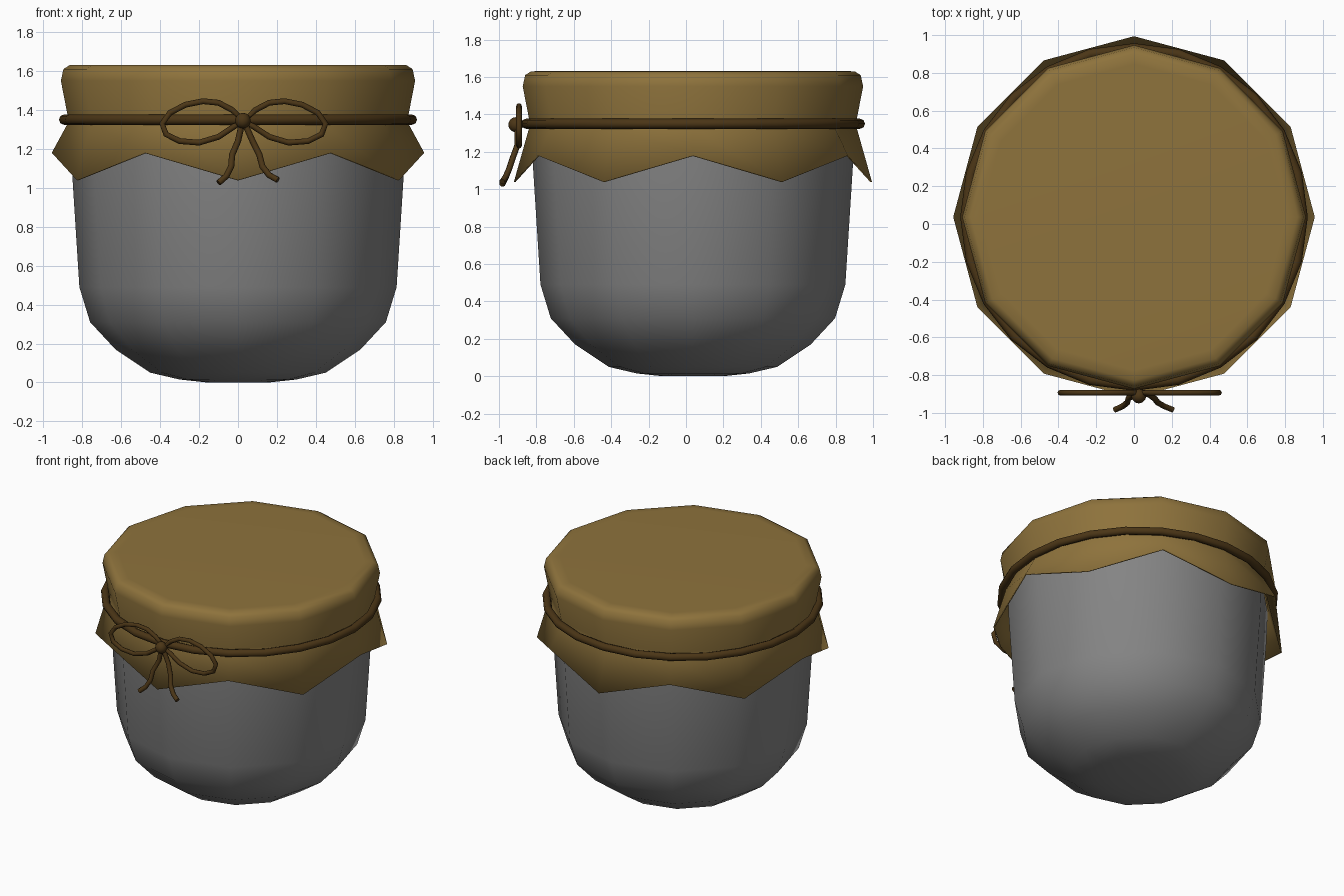
import bpy, bmesh
from math import sin, cos, pi, radians

if "Cube" in bpy.data.objects:
    bpy.data.objects.remove(bpy.data.objects["Cube"])

CY = 0.037      # the jar axis sits slightly behind the origin because of the bow
SIDES = 12


def material(name, color):
    m = bpy.data.materials.new(name)
    m.diffuse_color = (*color, 1)
    m.use_nodes = True
    m.node_tree.nodes["Principled BSDF"].inputs["Base Color"].default_value = m.diffuse_color
    return m


def finish(ob, mat, angle):
    ob.data.materials.append(mat)
    bpy.ops.object.select_all(action='DESELECT')
    ob.select_set(True)
    bpy.context.view_layer.objects.active = ob
    if ob.type == 'CURVE':
        bpy.ops.object.convert(target='MESH')
    bpy.ops.object.shade_smooth_by_angle(angle=radians(angle))
    return bpy.context.object


def lathe(name, profile, mat, hem=None, angle=50):
    """Revolve (r, z) points; hem gives alternating low/high z for the last ring."""
    bm = bmesh.new()
    rings = []
    for k, (r, z) in enumerate(profile):
        ring = []
        for i in range(SIDES):
            a = 2 * pi * i / SIDES - pi / 2
            zz = hem[i % 2] if hem and k == len(profile) - 1 else z
            ring.append(bm.verts.new((r * cos(a), CY + r * sin(a), zz)))
        rings.append(ring)
    for a, b in zip(rings, rings[1:]):
        for i in range(SIDES):
            j = (i + 1) % SIDES
            bm.faces.new((a[i], a[j], b[j], b[i]))
    bm.faces.new(rings[0])
    bmesh.ops.recalc_face_normals(bm, faces=bm.faces)
    # the cap decides the outward direction
    bm.faces.ensure_lookup_table()
    up = profile[0][1] > profile[-1][1]
    if (bm.faces[-1].normal.z > 0) != up:
        bmesh.ops.reverse_faces(bm, faces=bm.faces)
    me = bpy.data.meshes.new(name)
    bm.to_mesh(me)
    bm.free()
    ob = bpy.data.objects.new(name, me)
    bpy.context.collection.objects.link(ob)
    return finish(ob, mat, angle)


def cord(name, points, radius, cyclic=False):
    cu = bpy.data.curves.new(name, 'CURVE')
    cu.dimensions = '3D'
    cu.bevel_depth = radius
    cu.bevel_resolution = 2
    cu.use_fill_caps = True
    sp = cu.splines.new('POLY')
    sp.points.add(len(points) - 1)
    for p, co in zip(sp.points, points):
        p.co = (*co, 1)
    sp.use_cyclic_u = cyclic
    ob = bpy.data.objects.new(name, cu)
    bpy.context.collection.objects.link(ob)
    return finish(ob, cord_mat, 75)


jar_mat = material("jar_grey", (0.23, 0.23, 0.23))
cloth_mat = material("cloth", (0.27, 0.17, 0.045))
cord_mat = material("cord", (0.07, 0.036, 0.008))

# jar body
lathe("jar", [(0.16, 0), (0.30, 0.015), (0.45, 0.05), (0.63, 0.17), (0.76, 0.31),
              (0.815, 0.49), (0.855, 1.12), (0.862, 1.33)], jar_mat)

# cloth cover with rounded rim and zigzag hem
cover = lathe("cloth_cover", [(0.81, 1.632), (0.865, 1.63), (0.897, 1.61), (0.91, 1.55),
                              (0.875, 1.37), (0.875, 1.33), (0.957, 1.1)],
              cloth_mat, hem=(1.04, 1.18), angle=75)
mod = cover.modifiers.new("thickness", 'SOLIDIFY')
mod.thickness = 0.008
mod.offset = -1

# cord around the neck
ring = [(0.893 * cos(2 * pi * i / 24), CY + 0.893 * sin(2 * pi * i / 24), 1.35) for i in range(24)]
cord("neck_cord", ring, 0.027, True)

# bow loops, mirrored about the knot
KX, BY = 0.03, -0.893
half = [(0, 1.345), (0.06, 1.40), (0.13, 1.437), (0.21, 1.445), (0.30, 1.427), (0.38, 1.385),
        (0.42, 1.33), (0.40, 1.275), (0.33, 1.24), (0.23, 1.232), (0.13, 1.262), (0.05, 1.315)]
for s, side in ((-1, "left"), (1, "right")):
    cord("bow_loop_" + side, [(KX + s * x, BY, z) for x, z in half], 0.015, True)

# bow tails
cord("bow_tail_left", [(0.02, -0.90, 1.33), (0.0, -0.90, 1.24), (-0.03, -0.925, 1.17),
                       (-0.035, -0.945, 1.11), (-0.06, -0.965, 1.06), (-0.10, -0.983, 1.025)], 0.016)
cord("bow_tail_right", [(0.035, -0.90, 1.33), (0.075, -0.90, 1.24), (0.11, -0.925, 1.17),
                        (0.125, -0.945, 1.11), (0.16, -0.965, 1.065), (0.205, -0.983, 1.04)], 0.016)

# knot
bpy.ops.mesh.primitive_uv_sphere_add(segments=12, ring_count=8, radius=0.04,
                                     location=(0.025, -0.91, 1.345))
knot = bpy.context.object
knot.name = "bow_knot"
finish(knot, cord_mat, 60)
